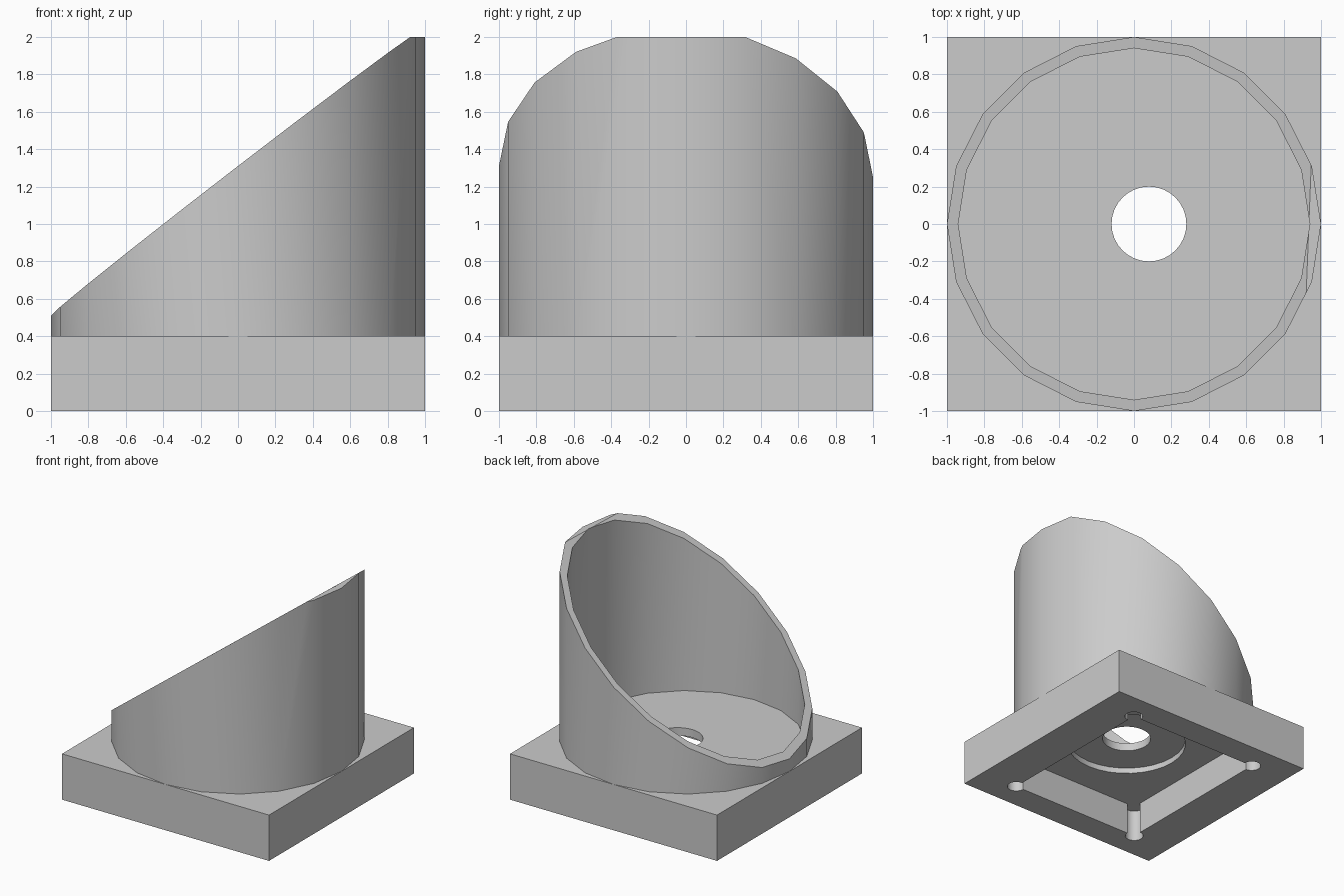
import bpy
from mathutils import Vector

if "Cube" in bpy.data.objects:
    bpy.data.objects.remove(bpy.data.objects["Cube"], do_unlink=True)

grey = bpy.data.materials.new("plain_grey")
grey.use_nodes = True
grey.diffuse_color = (0.6, 0.6, 0.6, 1)
grey.node_tree.nodes["Principled BSDF"].inputs["Base Color"].default_value = (0.6, 0.6, 0.6, 1)


def box(name, half_x, half_y, bottom, top):
    bpy.ops.mesh.primitive_cube_add(size=2, location=(0, 0, (bottom + top) / 2))
    ob = bpy.context.object
    ob.name = name
    ob.scale = (half_x, half_y, (top - bottom) / 2)
    bpy.ops.object.transform_apply(location=True, rotation=True, scale=True)
    ob.data.materials.append(grey)
    return ob


def cylinder(name, x, y, radius, bottom, top, sides):
    bpy.ops.mesh.primitive_cylinder_add(vertices=sides, radius=radius, depth=top - bottom,
                                        location=(x, y, (bottom + top) / 2))
    ob = bpy.context.object
    ob.name = name
    bpy.ops.object.transform_apply(location=True, rotation=True, scale=True)
    ob.data.materials.append(grey)
    return ob


def cut(target, cutter):
    mod = target.modifiers.new("cut", "BOOLEAN")
    mod.operation = "DIFFERENCE"
    mod.solver = "EXACT"
    mod.object = cutter
    bpy.ops.object.select_all(action="DESELECT")
    bpy.context.view_layer.objects.active = target
    target.select_set(True)
    bpy.ops.object.modifier_apply(modifier=mod.name)
    bpy.data.objects.remove(cutter, do_unlink=True)


FLOOR = 0.4
POCKET = 0.28
POCKET_X, POCKET_Y = 0.64, 0.76
HOLE_X = 0.08

# Square base with a rectangular pocket underneath
base = box("base", 1, 1, 0, FLOOR)
cut(base, box("pocket_cutter", POCKET_X, POCKET_Y, -0.2, POCKET))

# Relief holes in the pocket corners
for sx in (-1, 1):
    for sy in (-1, 1):
        cut(base, cylinder("corner_cutter", sx * POCKET_X, sy * POCKET_Y, 0.075, -0.2, POCKET, 24))

# Round recess and through hole
cut(base, cylinder("recess_cutter", HOLE_X, 0, 0.49, 0.1, 0.33, 32))
cut(base, cylinder("hole_cutter", HOLE_X, 0, 0.2, 0.1, 0.6, 32))

# Thin tube, cut off by a sloping plane
tube = cylinder("slanted_tube", 0, 0, 1, FLOOR, 2, 20)
cut(tube, cylinder("bore_cutter", 0, 0, 0.94, 0.2, 2.2, 20))
slope = box("slope_cutter", 4, 4, 0, 4)
slope.rotation_mode = "QUATERNION"
slope.rotation_quaternion = Vector((0, 0, 1)).rotation_difference(Vector((-0.77, 0.03, 1)))
slope.location = (0, 0, 1.28)
bpy.context.view_layer.update()
cut(tube, slope)

# Smooth curved walls with crisp rims
for ob in (base, tube):
    bpy.ops.object.select_all(action="DESELECT")
    ob.select_set(True)
    bpy.context.view_layer.objects.active = ob
    bpy.ops.object.shade_smooth_by_angle(angle=0.52)
